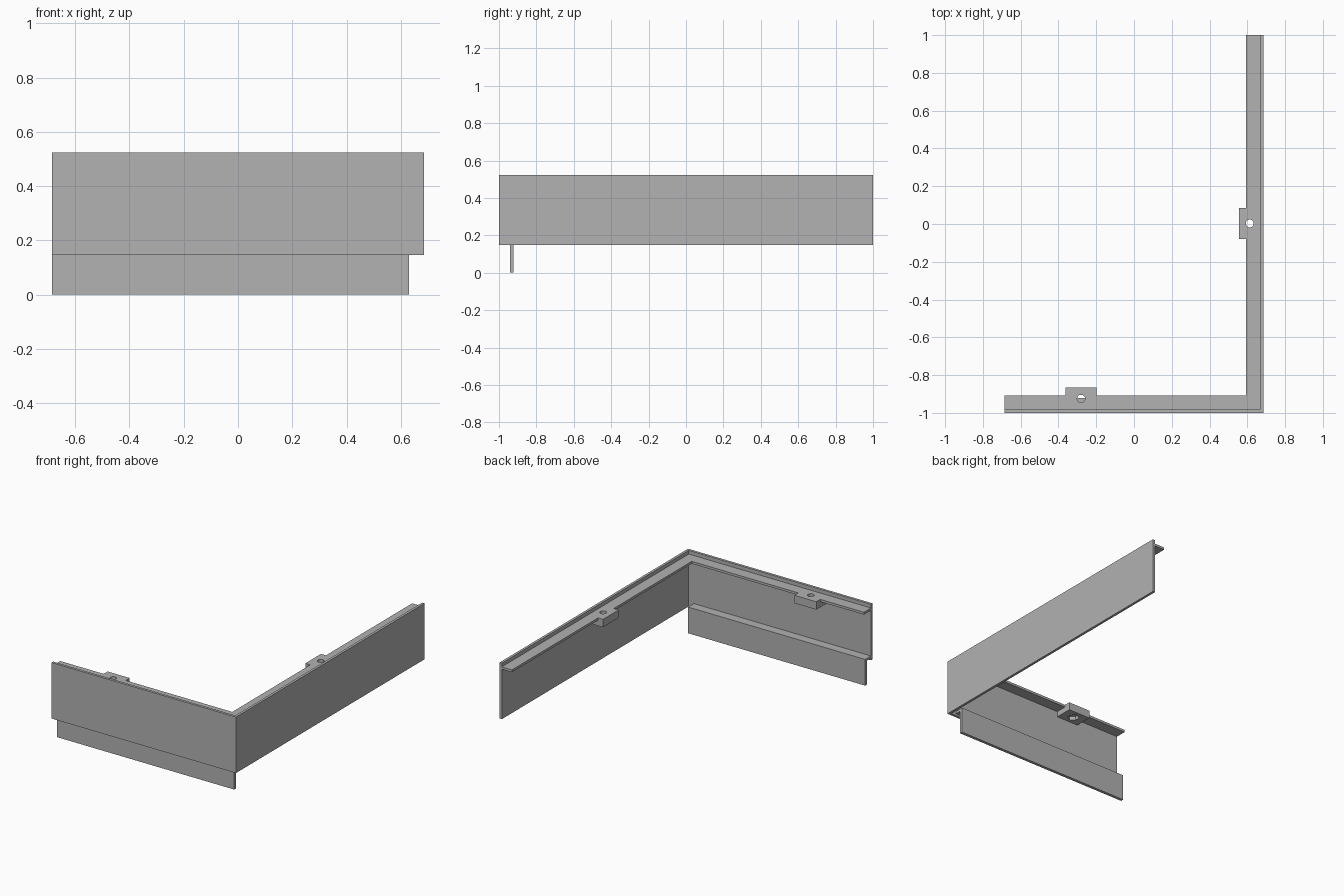
import bpy
import bmesh
from mathutils import Matrix

cube = bpy.data.objects.get("Cube")
if cube:
    bpy.data.objects.remove(cube, do_unlink=True)

grey = bpy.data.materials.new("plain grey")
grey.use_nodes = True
grey.diffuse_color = (0.445, 0.445, 0.445, 1)
grey.node_tree.nodes["Principled BSDF"].inputs["Base Color"].default_value = (0.445, 0.445, 0.445, 1)


def finish(name, bm):
    bmesh.ops.recalc_face_normals(bm, faces=bm.faces)
    mesh = bpy.data.meshes.new(name)
    bm.to_mesh(mesh)
    bm.free()
    mesh.materials.append(grey)
    obj = bpy.data.objects.new(name, mesh)
    bpy.context.collection.objects.link(obj)
    return obj


def prism(name, outline, z0, z1):
    """Extrude a plan outline from z0 up to z1."""
    bm = bmesh.new()
    face = bm.faces.new([bm.verts.new((x, y, z0)) for x, y in outline])
    top = bmesh.ops.extrude_face_region(bm, geom=[face])["geom"]
    verts = [v for v in top if isinstance(v, bmesh.types.BMVert)]
    bmesh.ops.translate(bm, verts=verts, vec=(0, 0, z1 - z0))
    return finish(name, bm)


def box(name, x0, x1, y0, y1, z0, z1):
    return prism(name, [(x0, y0), (x1, y0), (x1, y1), (x0, y1)], z0, z1)


def cylinder(name, x, y, z0, z1, radius, sides):
    bm = bmesh.new()
    bmesh.ops.create_cone(bm, cap_ends=True, segments=sides, radius1=radius, radius2=radius,
                          depth=z1 - z0, matrix=Matrix.Translation((x, y, (z0 + z1) / 2)))
    return finish(name, bm)


def corner(outer, inner):
    """L-shaped plan between two offsets from the outside faces."""
    a, b = W - outer, W - inner
    c, d = -D + outer, -D + inner
    return [(-W, c), (a, c), (a, D), (b, D), (b, d), (-W, d)]


def combine(target, tool, operation):
    mod = target.modifiers.new("join", "BOOLEAN")
    mod.operation = operation
    mod.solver = "EXACT"
    mod.object = tool
    tool.hide_render = True
    bpy.context.view_layer.objects.active = target
    bpy.ops.object.modifier_apply(modifier=mod.name)
    bpy.data.objects.remove(tool, do_unlink=True)


W, D = 0.685, 1.0
THICK = 0.017
BOTTOM, TOP = 0.147, 0.523
LEDGE = 0.498
TAB = 0.445

# Two outer walls meeting at a corner
prism("outer_walls", corner(0, THICK), BOTTOM, TOP)

# Recessed top ledge with two screw tabs
ledge = prism("top_ledge", corner(THICK, 0.092), LEDGE - 0.016, LEDGE)
tabs = [(-0.28, -0.925, (-0.362, -0.198, -D + THICK, -0.866)),
        (0.613, 0.003, (0.556, W - THICK, -0.08, 0.086))]
for x, y, plan in tabs:
    combine(ledge, box("tab", *plan, TAB, LEDGE), "UNION")
for x, y, plan in tabs:
    combine(ledge, cylinder("screw_hole", x, y, TAB - 0.05, LEDGE + 0.05, 0.021, 24), "DIFFERENCE")
    combine(ledge, cylinder("nut_pocket", x, y, TAB - 0.05, TAB + 0.025, 0.037, 6), "DIFFERENCE")

# Lower shelf and hanging skirt behind the front wall
skirt_end, skirt_back = 0.63, -0.922
shelf = box("lower_shelf", -W, skirt_end, -D + THICK, skirt_back, 0.16, 0.176)
combine(shelf, box("skirt", -W, skirt_end, skirt_back - 0.02, skirt_back, 0, 0.176), "UNION")
shelf.name = "lower_shelf_and_skirt"
